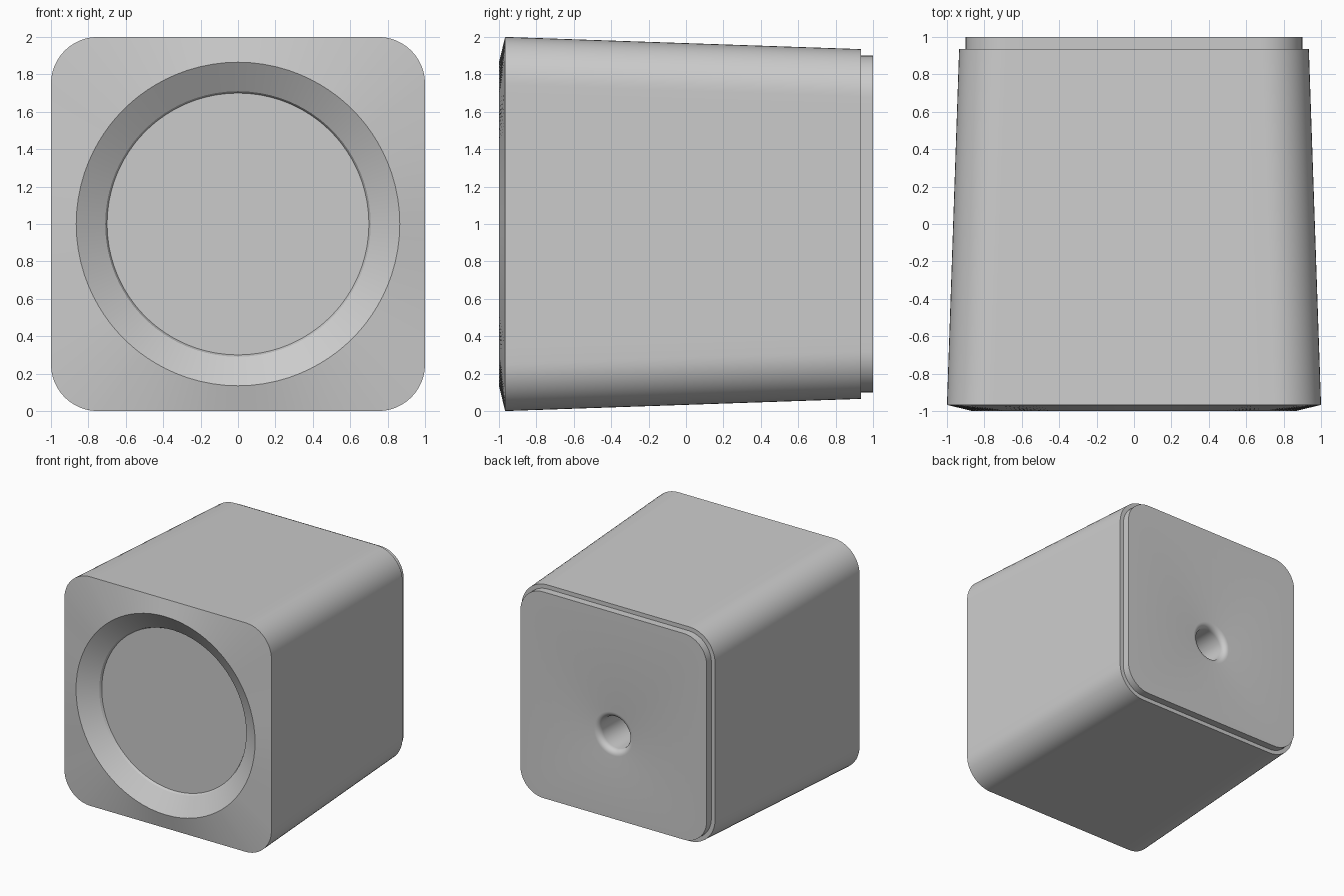
import bpy, bmesh, math
from mathutils import Vector

cube = bpy.data.objects.get("Cube")
if cube:
    bpy.data.objects.remove(cube, do_unlink=True)

MID = 1.0  # height of the cabinet axis

grey = bpy.data.materials.new("plain_grey")
grey.use_nodes = True
colour = (0.6, 0.6, 0.6, 1)
grey.diffuse_color = colour
grey.node_tree.nodes["Principled BSDF"].inputs["Base Color"].default_value = colour


def rounded_square(half, radius, y, arc=12, side=18):
    """Ring of points: corner arcs joined by subdivided straight sides."""
    c = half - radius
    corners = []
    for q, (sx, sz) in enumerate([(1, 1), (-1, 1), (-1, -1), (1, -1)]):
        angles = [math.pi / 2 * (q + i / arc) for i in range(arc + 1)]
        corners.append([Vector((sx * c + radius * math.cos(a), y,
                                MID + sz * c + radius * math.sin(a))) for a in angles])
    ring = []
    for q, pts in enumerate(corners):
        ring += pts
        nxt = corners[(q + 1) % 4][0]
        ring += [pts[-1].lerp(nxt, i / side) for i in range(1, side)]
    return ring


def circle(radius, y, z=MID):
    """Circle whose points line up with those of the rounded square."""
    ring = []
    for p in rounded_square(1, 0.25, y):
        d = Vector((p.x, 0, p.z - MID)).normalized() * radius
        ring.append(Vector((d.x, y, z + d.z)))
    return ring


def loft(name, rings, cap_first=False, cap_last=False):
    bm = bmesh.new()
    rows = [[bm.verts.new(p) for p in ring] for ring in rings]
    n = len(rows[0])
    for a, b in zip(rows, rows[1:]):
        for i in range(n):
            j = (i + 1) % n
            bm.faces.new((a[i], b[i], b[j], a[j]))
    if cap_first:
        bm.faces.new(rows[0])
    if cap_last:
        bm.faces.new(rows[-1][::-1])
    mesh = bpy.data.meshes.new(name)
    bm.to_mesh(mesh)
    bm.free()
    mesh.materials.append(grey)
    obj = bpy.data.objects.new(name, mesh)
    bpy.context.collection.objects.link(obj)
    bpy.ops.object.select_all(action='DESELECT')
    obj.select_set(True)
    bpy.context.view_layer.objects.active = obj
    bpy.ops.object.shade_smooth_by_angle(angle=math.radians(30))
    return obj


# Flat disc recessed in the front
loft("front_disc", [circle(0.71, -0.88)], cap_first=True)

# Cabinet: bevelled opening, sloped face, tapering sides, rear step
loft("cabinet", [
    circle(0.70, -0.88),
    circle(0.71, -0.90),
    circle(0.865, -1.0),
    rounded_square(1.0, 0.25, -0.967),
    rounded_square(0.935, 0.25, 0.935),
    rounded_square(0.89, 0.21, 0.935),
])

# Back plate with a rounded port hole set a little below the middle
PORT_Z, PORT_R, FILLET = 0.84, 0.14, 0.05
steps = [math.pi / 2 * i / 6 for i in range(7)]
port = [circle(PORT_R + FILLET * (1 - math.sin(a)),
               1 - FILLET * (1 - math.cos(a)), PORT_Z) for a in steps]
loft("back_plate", [
    rounded_square(0.9, 0.22, 0.92),
    rounded_square(0.9, 0.22, 1.0),
    *port,
    circle(PORT_R, 0.5, PORT_Z),
], cap_last=True)
